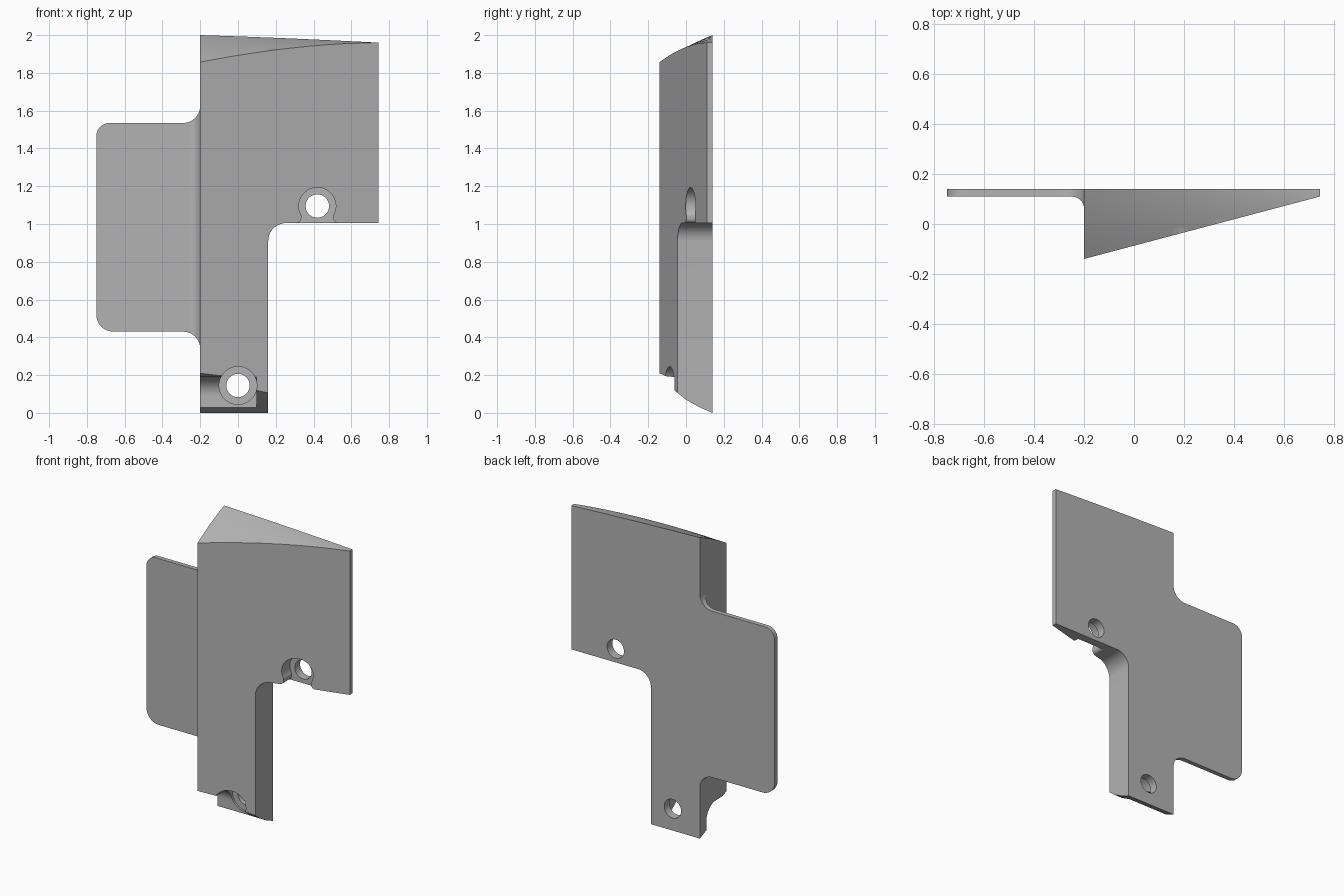
import bpy, bmesh, math
from mathutils import Vector

cube = bpy.data.objects.get("Cube")
if cube:
    bpy.data.objects.remove(cube, do_unlink=True)

grey = bpy.data.materials.new("plain grey")
grey.use_nodes = True
colour = (0.45, 0.45, 0.45, 1)
grey.diffuse_color = colour
grey.node_tree.nodes["Principled BSDF"].inputs["Base Color"].default_value = colour


def arc(cx, cy, r, a0, a1, n=10):
    """Points on an arc, angles in degrees."""
    angles = [math.radians(a0 + (a1 - a0) * i / n) for i in range(n + 1)]
    return [(cx + r * math.cos(a), cy + r * math.sin(a)) for a in angles]


def finish(name, bm):
    bmesh.ops.recalc_face_normals(bm, faces=bm.faces)
    mesh = bpy.data.meshes.new(name)
    bm.to_mesh(mesh)
    bm.free()
    mesh.materials.append(grey)
    obj = bpy.data.objects.new(name, mesh)
    bpy.context.collection.objects.link(obj)
    return obj


def prism(name, points, axis, lo, hi):
    """Extrude a 2D profile along one axis (0 = x, 1 = y, 2 = z)."""
    bm = bmesh.new()
    verts = []
    for p in points:
        co = list(p)
        co.insert(axis, lo)
        verts.append(bm.verts.new(co))
    face = bm.faces.new(verts)
    new = bmesh.ops.extrude_face_region(bm, geom=[face])["geom"]
    shift = Vector((0, 0, 0))
    shift[axis] = hi - lo
    bmesh.ops.translate(bm, vec=shift, verts=[g for g in new if isinstance(g, bmesh.types.BMVert)])
    return finish(name, bm)


EDGE, RIGHT, BACK, FRONT = -0.2, 0.745, 0.14, -0.14

# Plan section: thin flange, fillet and tapering wedge
plan = [(-0.75, BACK), (-0.75, 0.11)]
plan += arc(-0.25, 0.06, 0.05, 90, 0)
plan += [(EDGE, FRONT), (RIGHT, 0.11), (RIGHT, BACK)]
bracket = prism("wedge_bracket", plan, 2, -0.1, 2.1)

# Front outline with rounded corners
outline = [(EDGE, -0.05), (0.16, -0.05)]
outline += arc(0.255, 0.91, 0.095, 180, 90)
outline += [(0.8, 1.005), (0.8, 2.05), (EDGE, 2.05)]
outline += arc(-0.29, 1.625, 0.09, 0, -90)
outline += arc(-0.68, 1.465, 0.07, 90, 180)
outline += arc(-0.66, 0.52, 0.09, 180, 270)
outline += arc(-0.29, 0.34, 0.09, 90, 0)
outline_tool = prism("outline_tool", outline, 1, -0.3, 0.3)


def top_tool():
    """Block whose underside is the gently curved sloping top."""
    bm = bmesh.new()
    steps = 24
    columns = []
    for i in range(-1, steps + 2):
        t = min(max(i / steps, 0), 1)
        x = EDGE + (RIGHT - EDGE) * i / steps
        yf = FRONT + 0.25 * t
        zf = 1.857 + 0.103 * (1 - (1 - t) ** 1.8)
        zb = 2.0 - 0.03 * t - 0.01 * t * t
        column = []
        for j in range(-1, 8):
            v = min(max(j / 6, 0), 1)
            y = yf + (BACK - yf) * v + (-0.06 if j < 0 else 0.06 if j > 6 else 0)
            z = zf + (zb - zf) * v + 0.03 * v * (1 - v) * (1 - t)
            column.append(bm.verts.new((x, y, z)))
        columns.append(column)
    for a, b in zip(columns, columns[1:]):
        for j in range(len(a) - 1):
            bm.faces.new((a[j], b[j], b[j + 1], a[j + 1]))
    new = bmesh.ops.extrude_face_region(bm, geom=list(bm.faces))["geom"]
    for g in new:
        if isinstance(g, bmesh.types.BMVert):
            g.co.z = 2.3
    return finish("top_tool", bm)


# Sloping underside
under = [(0.3, -0.07), (BACK, 0), (0.07, 0.03), (0, 0.07), (-0.06, 0.118),
         (-0.2, 0.24), (-0.2, -0.2), (0.3, -0.2)]
under_tool = prism("underside_tool", under, 0, -0.3, 0.3)

# Lower pocket, with a filleted back corner
pocket = [(0.072, -0.1)] + arc(-0.028, 0.09, 0.1, 0, 90)
pocket += [(-0.1, 0.192), (-0.14, 0.21), (-0.3, 0.29), (-0.3, -0.1)]
pocket_tool = prism("pocket_tool", pocket, 0, -0.3, 0.097)

# Screw seats and holes
lower_seat = prism("lower_seat_tool", arc(0, 0.145, 0.1, 0, 352.5, 47), 1, -0.3, 0.085)
keyhole = [(0.3, 0.95), (0.3, 1.003)] + arc(0.31, 1.03, 0.025, -90, 0, 5)
keyhole += arc(0.42, 1.095, 0.098, 210, -30, 36)
keyhole += arc(0.53, 1.03, 0.025, 180, 270, 5) + [(0.54, 1.003), (0.54, 0.95)]
upper_seat = prism("upper_seat_tool", keyhole, 1, -0.3, 0.085)
holes = [prism(n, arc(x, z, 0.062, 0, 352.5, 47), 1, -0.35, 0.35)
         for n, x, z in (("lower_hole_tool", 0, 0.145), ("upper_hole_tool", 0.42, 1.095))]

# Apply the cuts in order
tools = [outline_tool, top_tool(), under_tool, pocket_tool, lower_seat, upper_seat] + holes
bpy.context.view_layer.objects.active = bracket
for tool in tools:
    tool.hide_render = True
    mod = bracket.modifiers.new(tool.name, "BOOLEAN")
    mod.operation = "INTERSECT" if tool is outline_tool else "DIFFERENCE"
    mod.solver = "EXACT"
    mod.object = tool
    bpy.ops.object.modifier_apply(modifier=mod.name)
for tool in tools:
    bpy.data.objects.remove(tool, do_unlink=True)

bpy.ops.object.select_all(action="DESELECT")
bracket.select_set(True)
bpy.ops.object.shade_smooth_by_angle(angle=math.radians(25))
